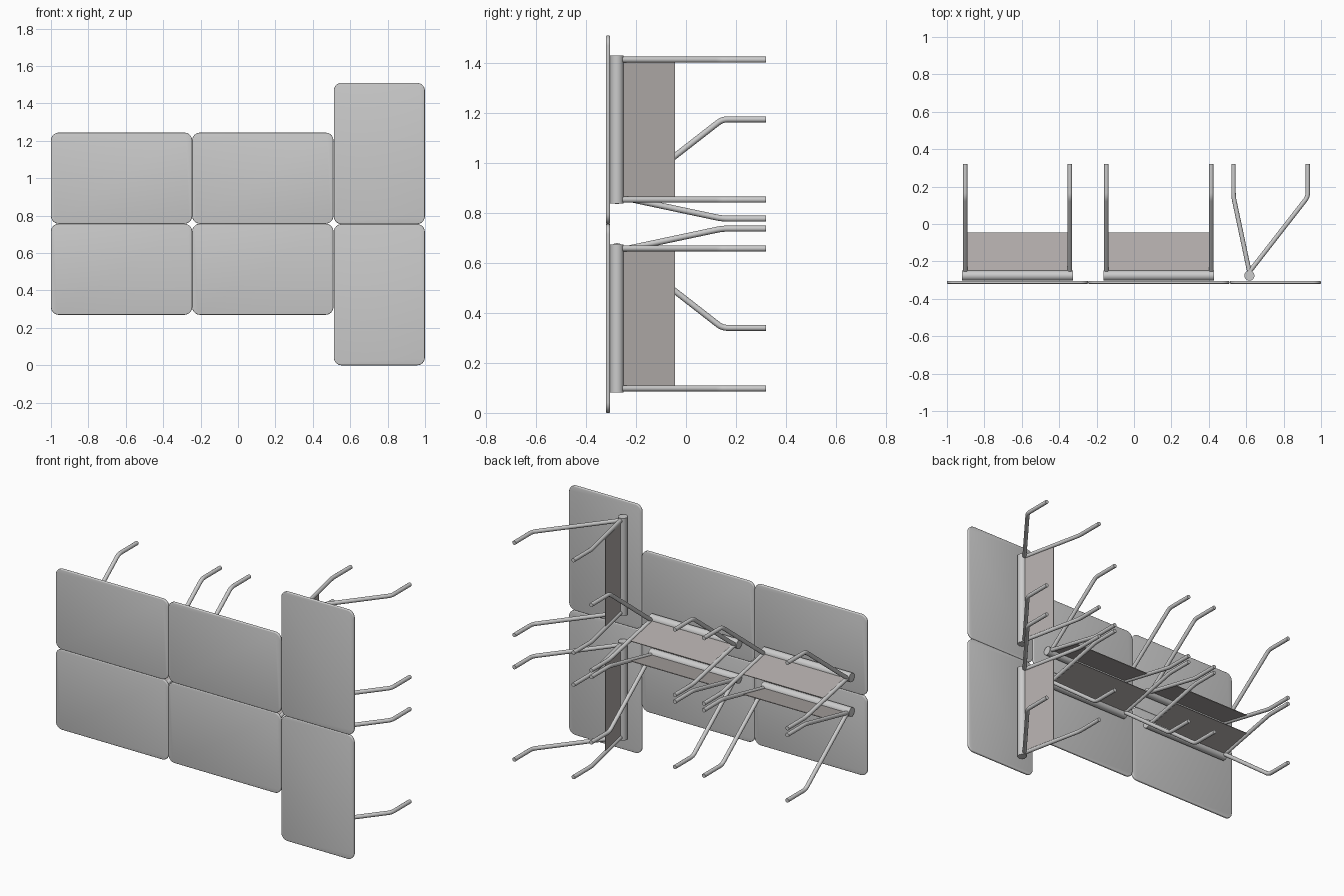
import bpy, bmesh, math
from mathutils import Matrix, Vector

if "Cube" in bpy.data.objects:
    bpy.data.objects.remove(bpy.data.objects["Cube"])

# Desk space: X = length, Y = depth from the post-side edge, Z = from desktop to feet
LENGTH, DEPTH, THICK = 0.755, 0.487, 0.016
RAIL_Y, RAIL_Z, RAIL_R, RAIL_HALF = 0.105, 0.044, 0.027, 0.296
LEG_X, LEG_R, BEND_Z, FOOT_Z = 0.28, 0.012, 0.465, 0.64
LEG_TOP_Z = 0.064


def finish(mesh):
    mesh.shade_smooth()
    mesh.set_sharp_from_angle(angle=math.radians(35))
    return mesh


def bm_to_mesh(bm, name):
    mesh = bpy.data.meshes.new(name)
    bmesh.ops.recalc_face_normals(bm, faces=bm.faces)
    bm.to_mesh(mesh)
    bm.free()
    return mesh


def box(name, size, matrix):
    bm = bmesh.new()
    bmesh.ops.create_cube(bm, size=1, matrix=matrix @ Matrix.Diagonal((*size, 1)))
    return bm_to_mesh(bm, name)


def desktop():
    bm = bmesh.new()
    bmesh.ops.create_cube(bm, size=1, matrix=Matrix.Translation((0, DEPTH / 2, THICK / 2))
                          @ Matrix.Diagonal((LENGTH, DEPTH, THICK, 1)))
    # rounded corners
    corners = [e for e in bm.edges if abs(e.verts[0].co.z - e.verts[1].co.z) > 0.001]
    bmesh.ops.bevel(bm, geom=corners, offset=0.042, segments=8, profile=0.5, affect='EDGES')
    # softened rim
    rim = [e for e in bm.edges if abs(e.verts[0].co.z - e.verts[1].co.z) < 0.001]
    bmesh.ops.bevel(bm, geom=rim, offset=0.005, segments=3, profile=0.5, affect='EDGES')
    return finish(bm_to_mesh(bm, "desktop"))


def rail():
    bm = bmesh.new()
    bmesh.ops.create_cone(bm, cap_ends=True, segments=28, radius1=RAIL_R, radius2=RAIL_R,
                          depth=2 * RAIL_HALF, matrix=Matrix.Translation((0, RAIL_Y, RAIL_Z))
                          @ Matrix.Rotation(math.pi / 2, 4, 'Y'))
    return finish(bm_to_mesh(bm, "rail"))


def leg(name, foot_y):
    # round tube along a path with a softened elbow
    a = Vector((0, RAIL_Y, LEG_TOP_Z))
    b = Vector((0, foot_y, BEND_Z))
    c = Vector((0, foot_y, FOOT_Z))
    p, q = b + (a - b).normalized() * 0.022, b + (c - b).normalized() * 0.022
    elbow = [p * (1 - t) ** 2 + b * 2 * t * (1 - t) + q * t * t for t in (0, .25, .5, .75, 1)]
    path = [a, *elbow, c]
    n = 16
    bm = bmesh.new()
    rings = []
    for i, pt in enumerate(path):
        t = (path[min(i + 1, len(path) - 1)] - path[max(i - 1, 0)]).normalized()
        if i == 1:
            t = (b - a).normalized()
        elif i == len(path) - 2:
            t = (c - b).normalized()
        side = Vector((1, 0, 0))
        up = t.cross(side)
        rings.append([bm.verts.new(pt + LEG_R * (side * math.cos(k * math.tau / n)
                                                 + up * math.sin(k * math.tau / n)))
                      for k in range(n)])
    for r, s in zip(rings, rings[1:]):
        for k in range(n):
            bm.faces.new((r[k], r[(k + 1) % n], s[(k + 1) % n], s[k]))
    bm.faces.new(rings[0])
    bm.faces.new(rings[-1])
    return finish(bm_to_mesh(bm, name))


SHORT_Y, LONG_Y = 0.02, 0.417

# modesty panel lies in the plane of the short legs
PANEL_END_Z = 0.275
slope = (SHORT_Y - RAIL_Y) / (BEND_Z - LEG_TOP_Z)
start = Vector((0, RAIL_Y, LEG_TOP_Z))
end = Vector((0, RAIL_Y + slope * (PANEL_END_Z - LEG_TOP_Z), PANEL_END_Z))
panel = box("modesty_panel", (2 * LEG_X, 0.004, (end - start).length),
            Matrix.Translation((start + end) / 2)
            @ Matrix.Rotation(-math.atan(slope), 4, 'X'))
mat = bpy.data.materials.new("panel_grey")
mat.diffuse_color = (0.45, 0.42, 0.41, 1)
mat.use_nodes = True
mat.node_tree.nodes["Principled BSDF"].inputs["Base Color"].default_value = mat.diffuse_color
panel.materials.append(mat)

top_mesh, rail_mesh = desktop(), rail()
short_mesh, long_mesh = leg("short_leg", SHORT_Y), leg("long_leg", LONG_Y)
parts = [("desktop", top_mesh, 0), ("rail", rail_mesh, 0), ("modesty_panel", panel, 0)]
for side, x in (("left", -LEG_X), ("right", LEG_X)):
    parts += [(f"{side}_short_leg", short_mesh, x), (f"{side}_long_leg", long_mesh, x)]


def place_desk(name, origin, depth_dir):
    y, z = Vector(depth_dir), Vector((0, 1, 0))
    m = Matrix((y.cross(z), y, z)).transposed().to_4x4()
    m.translation = origin
    for part, mesh, x in parts:
        ob = bpy.data.objects.new(f"{name}_{part}", mesh)
        bpy.context.collection.objects.link(ob)
        ob.matrix_world = m @ Matrix.Translation((x, 0, 0))


# four desks lengthwise in two mirrored rows, two desks turned across the end
FRONT, MID = -0.32, 0.757
for i, x in enumerate((-0.6225, 0.1325), 1):
    place_desk(f"upper_desk_{i}", (x, FRONT, MID), (0, 0, 1))
    place_desk(f"lower_desk_{i}", (x, FRONT, MID), (0, 0, -1))
for i, z in enumerate((LENGTH / 2, LENGTH * 1.5), 1):
    place_desk(f"end_desk_{i}", (0.512, FRONT, z), (1, 0, 0))
